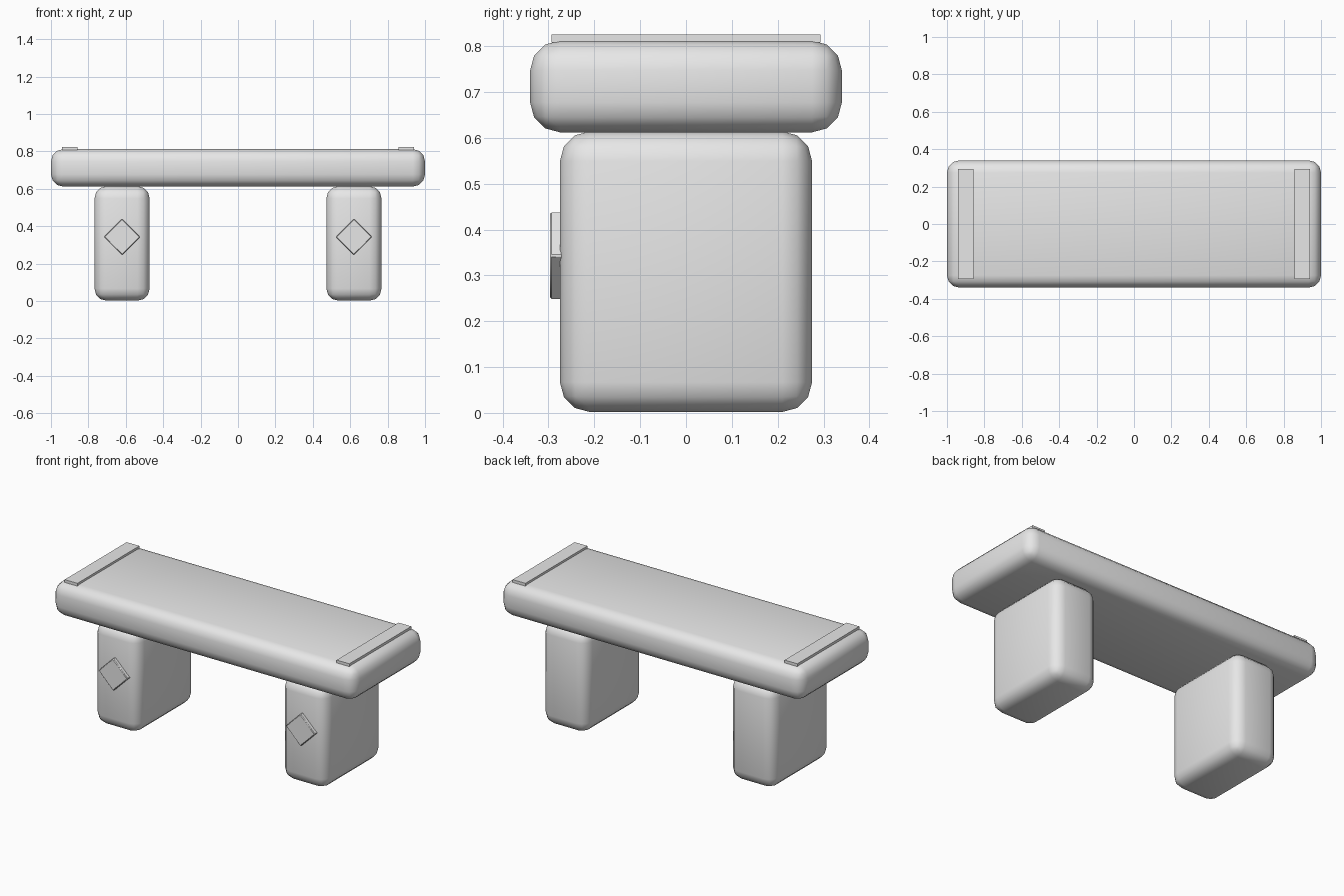
import bpy
import math

if "Cube" in bpy.data.objects:
    bpy.data.objects.remove(bpy.data.objects["Cube"])

stone = bpy.data.materials.new("light_stone")
stone.diffuse_color = (0.8, 0.8, 0.8, 1.0)
stone.use_nodes = True
stone.node_tree.nodes["Principled BSDF"].inputs["Base Color"].default_value = stone.diffuse_color


def block(name, centre, size, bevel, segments, turn=0.0):
    """Box with rounded edges, optionally turned about the y axis."""
    bpy.ops.mesh.primitive_cube_add(size=1, location=centre)
    ob = bpy.context.object
    ob.name = name
    ob.scale = size
    bpy.ops.object.transform_apply(location=False, rotation=False, scale=True)
    ob.rotation_euler.y = turn
    ob.data.materials.append(stone)
    if bevel:
        mod = ob.modifiers.new("rounded_edges", 'BEVEL')
        mod.width = bevel
        mod.segments = segments
        mod.limit_method = 'NONE'
        bpy.ops.object.modifier_apply(modifier=mod.name)
        bpy.ops.object.shade_smooth_by_angle(angle=math.radians(40))
    return ob


# Seat slab
block("seat", (0, 0, 0.712), (2.0, 0.68, 0.2), 0.065, 3)

for side, s in (("left", -1), ("right", 1)):
    # Chunky leg block
    block(side + "_leg", (s * 0.62, 0, 0.308), (0.295, 0.55, 0.612), 0.065, 3)
    # Diamond ornament on the front of the leg
    block(side + "_diamond", (s * 0.62, -0.277, 0.343), (0.137, 0.04, 0.137),
          0.004, 1, math.radians(45))
    # Thin trim strip across the seat end
    block(side + "_trim_strip", (s * 0.9, 0, 0.8165), (0.084, 0.586, 0.017), 0, 1)
